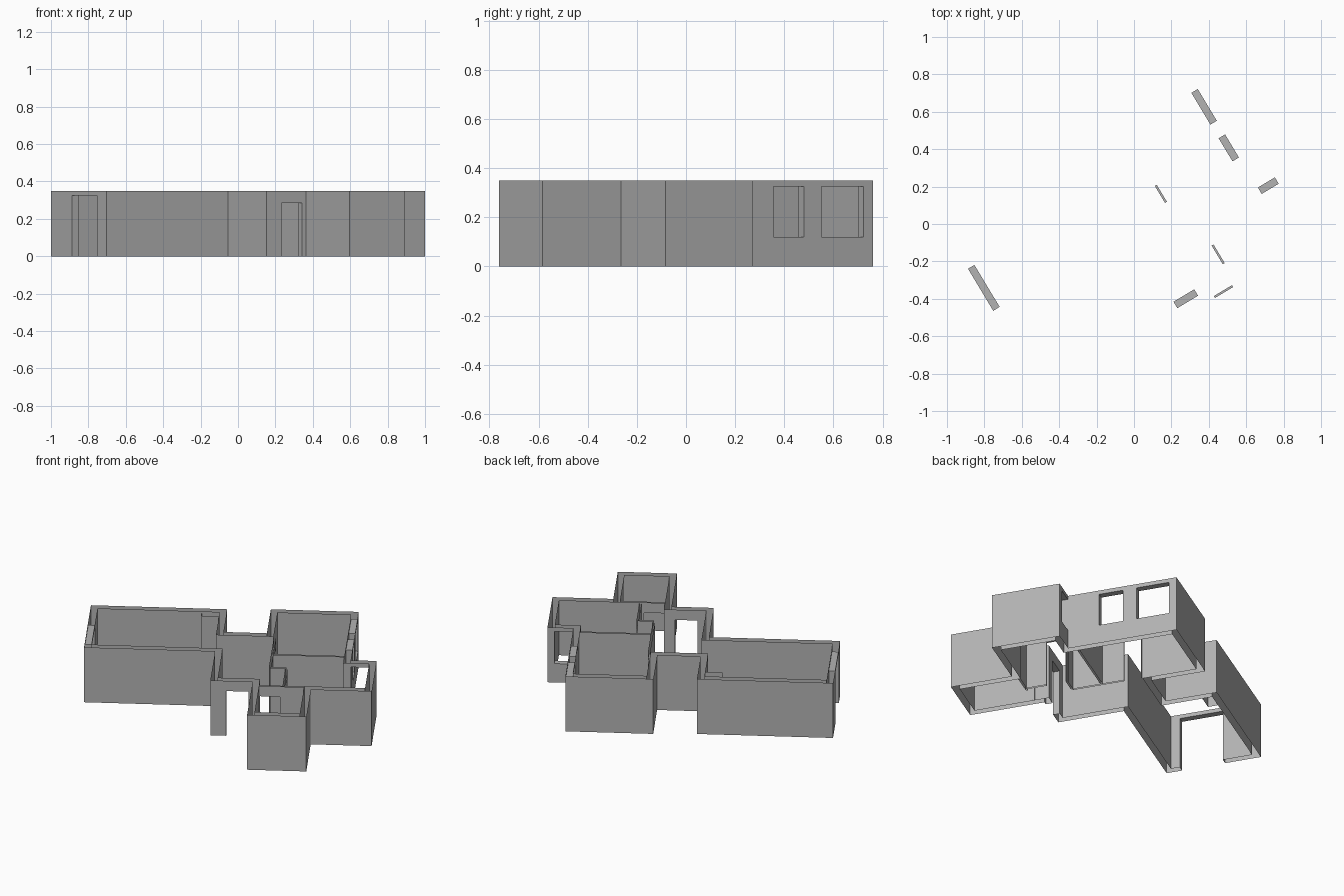
import bpy, bmesh
from math import radians
from mathutils import Matrix, Vector

cube = bpy.data.objects.get("Cube")
if cube:
    bpy.data.objects.remove(cube)

HEIGHT, THICK, THIN = 0.35, 0.04, 0.012
TURN = Matrix.Rotation(radians(31), 4, 'Z')

grey = bpy.data.materials.new("plaster_grey")
grey.use_nodes = True
COLOR = (0.45, 0.45, 0.45, 1)
grey.diffuse_color = COLOR
grey.node_tree.nodes["Principled BSDF"].inputs["Base Color"].default_value = COLOR

# Openings in plan: u0, u1, w0, w1, bottom, top
DOOR, SILL, HEAD = 0.285, 0.12, 0.325
OPENINGS = {
    "end_doorway": (-.884, -.844, -.01, .252, 0, HEAD),
    "entry_doorway": (-.033, .096, -.505, -.465, 0, DOOR),
    "wide_window": (.624, .664, .245, .443, SILL, HEAD),
    "small_window": (.624, .664, .016, .16, SILL, HEAD),
    "side_window": (.668, .774, -.214, -.174, SILL, HEAD),
    "hall_doorway": (.2, .212, .011, .117, 0, DOOR),
    "bedroom_doorway": (.296, .308, -.429, -.312, 0, DOOR),
    "bath_doorway": (.167, .281, -.562, -.55, 0, DOOR),
}


def quad(bm, pts):
    bm.faces.new([bm.verts.new(p) for p in pts])


def panel(bm, p, q, z0, z1):
    if z1 - z0 > 1e-4 and (Vector(q) - Vector(p)).length > 1e-4:
        quad(bm, [(*p, z0), (*q, z0), (*q, z1), (*p, z1)])


def sheet(bm, p, q):
    """Upright wall face from p to q, split round every opening it meets."""
    axis = 0 if abs(q[0] - p[0]) > abs(q[1] - p[1]) else 1
    line = p[1 - axis]
    lo, hi = sorted((p[axis], q[axis]))
    cuts = []
    for o in OPENINGS.values():
        along, across = o[2 * axis:2 * axis + 2], o[2 - 2 * axis:4 - 2 * axis]
        fits = across[0] - .001 <= line <= across[1] + .001
        long_way = along[1] - along[0] > across[1] - across[0]
        if fits and long_way and lo <= along[0] and along[1] <= hi:
            cuts.append((*along, o[4], o[5]))
    cuts.sort(reverse=p[axis] > q[axis])

    def at(t):
        return (t, line) if axis == 0 else (line, t)

    here = p
    for a, b, z0, z1 in cuts:
        if p[axis] > q[axis]:
            a, b = b, a
        panel(bm, here, at(a), 0, HEIGHT)
        panel(bm, at(a), at(b), 0, z0)
        panel(bm, at(a), at(b), z1, HEIGHT)
        here = at(b)
    panel(bm, here, q, 0, HEIGHT)


def finish(name, bm):
    bmesh.ops.remove_doubles(bm, verts=bm.verts, dist=1e-4)
    bm.transform(TURN)
    mesh = bpy.data.meshes.new(name)
    bm.to_mesh(mesh)
    bm.free()
    mesh.materials.append(grey)
    obj = bpy.data.objects.new(name, mesh)
    bpy.context.collection.objects.link(obj)


def ring(name, pts):
    bm = bmesh.new()
    for i, p in enumerate(pts):
        sheet(bm, p, pts[(i + 1) % len(pts)])
    finish(name, bm)


def inset(pts, d):
    out = []
    for i, p in enumerate(pts):
        a = (Vector(p) - Vector(pts[i - 1])).normalized()
        b = (Vector(pts[(i + 1) % len(pts)]) - Vector(p)).normalized()
        out.append((p[0] - d * (a.y + b.y), p[1] + d * (a.x + b.x)))
    return out


# Outer shell and room-side faces
outline = [(-.884, .471), (-.884, -.105), (-.125, -.105), (-.125, -.505),
           (.12, -.505), (.12, -.959), (.462, -.959), (.462, -.587),
           (.814, -.587), (.814, -.174), (.664, -.174), (.664, .488),
           (.156, .488), (.156, .16), (-.096, .16), (-.096, .471)]
ring("outer_walls", outline)
ring("inner_walls", inset(outline, THICK)[::-1])

# Thin partitions: centre line start and end
PARTITIONS = {
    "hall_partition": ((.206, .12), (.206, -.306)),
    "closet_partition": ((.206, -.306), (.302, -.306)),
    "bedroom_partition": ((.302, -.306), (.302, -.556)),
    "bath_partition": ((.16, -.556), (.422, -.556)),
    "room_partition": ((.212, -.125), (.624, -.125)),
}
for name, (p, q) in PARTITIONS.items():
    bm = bmesh.new()
    d = (Vector(q) - Vector(p)).normalized() * THIN / 2
    side = Vector((d.y, -d.x))
    p, q = Vector(p), Vector(q)
    sheet(bm, tuple(p + side), tuple(q + side))
    sheet(bm, tuple(q - side), tuple(p - side))
    finish(name, bm)

# Corner pier in the long room
bm = bmesh.new()
sheet(bm, (-.238, .431), (-.238, .37))
sheet(bm, (-.238, .37), (-.136, .37))
finish("corner_pier", bm)

# Reveals lining each opening
for name, (u0, u1, w0, w1, z0, z1) in OPENINGS.items():
    bm = bmesh.new()
    a, b, c, d = (u0, w0), (u1, w0), (u1, w1), (u0, w1)
    if u1 - u0 > w1 - w0:
        panel(bm, d, a, z0, z1)
        panel(bm, b, c, z0, z1)
    else:
        panel(bm, a, b, z0, z1)
        panel(bm, c, d, z0, z1)
    quad(bm, [(*p, z1) for p in (d, c, b, a)])
    if z0 > 0:
        quad(bm, [(*p, z0) for p in (a, b, c, d)])
    finish(name + "_reveal", bm)
